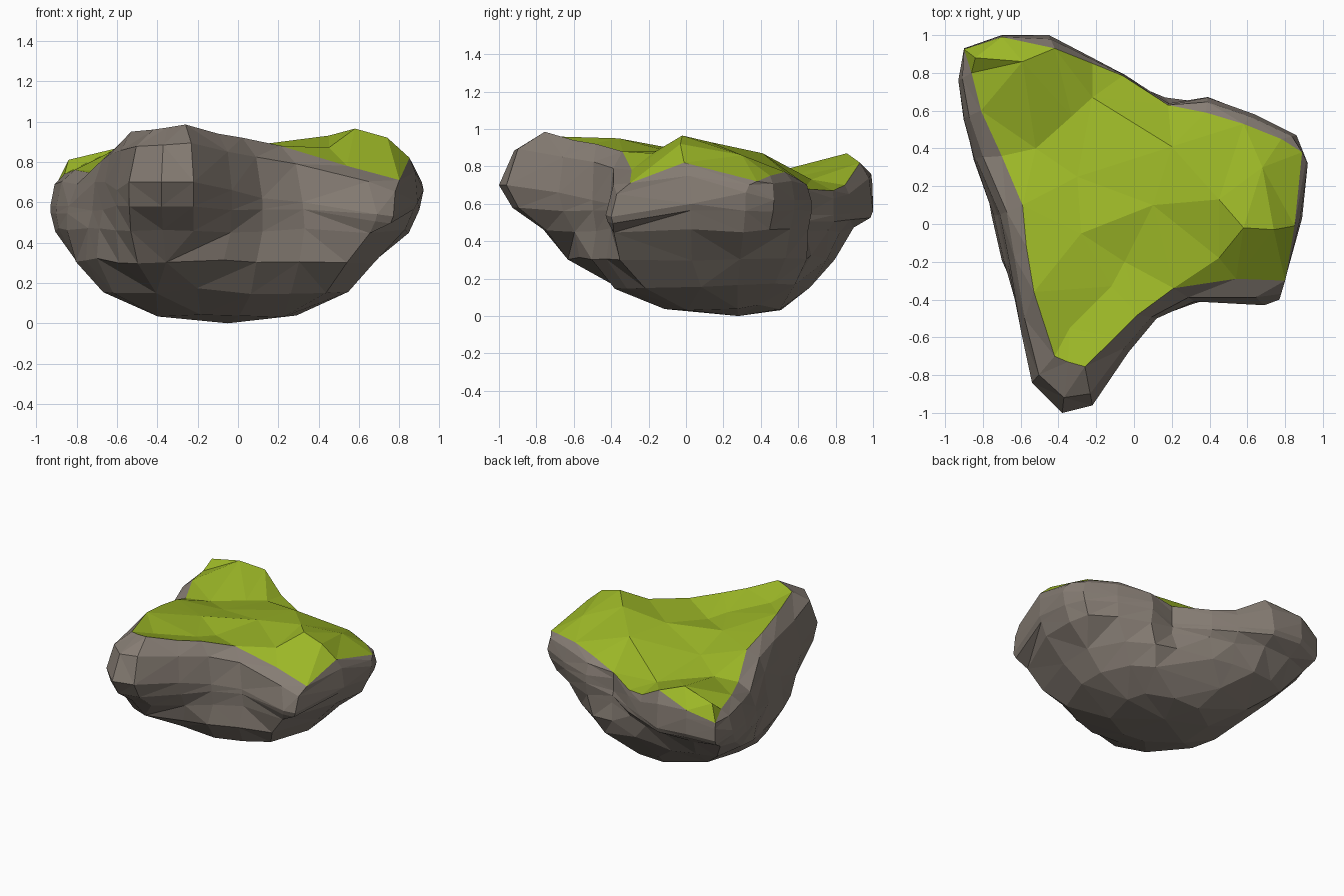
import bpy, bmesh, math, random
from mathutils import Vector
from mathutils.geometry import delaunay_2d_cdt

if "Cube" in bpy.data.objects:
    bpy.data.objects.remove(bpy.data.objects["Cube"])

random.seed(4)

# widest outline of the rock, counter-clockwise
RIM = [(.92, .32, .66), (.86, .47, .62), (.64, .58, .62), (.39, .67, .62), (.18, .63, .54),
       (-.05, .79, .54), (-.22, .88, .55), (-.45, 1, .56), (-.7, 1, .58), (-.9, .93, .55),
       (-.93, .76, .58), (-.90, .56, .58), (-.84, .35, .58), (-.71, .05, .7), (-.66, -.2, .7),
       (-.6, -.56, .66), (-.54, -.84, .7), (-.38, -1, .7), (-.22, -.96, .7), (-.03, -.68, .66),
       (.12, -.5, .62), (.32, -.41, .6), (.69, -.43, .54), (.77, -.4, .53), (.89, .03, .6)]
# edge of the grass, matching the outline point by point
EDGE = [(.89, .38, .72), (.78, .45, .75), (.58, .53, .77), (.38, .59, .74), (.18, .63, .68),
        (-.06, .785, .67), (-.22, .85, .7), (-.42, .93, .82), (-.7, .99, .76), (-.9, .925, .69),
        (-.86, .8, .74), (-.81, .6, .76), (-.7, .36, .74), (-.59, .1, .86), (-.57, -.12, .905),
        (-.53, -.36, .95), (-.42, -.7, .96), (-.35, -.73, .97), (-.26, -.755, .985), (-.1, -.6, .94),
        (.02, -.48, .92), (.21, -.34, .88), (.54, -.29, .78), (.8, -.3, .71), (.85, -.01, .82)]
# grass bumps inside the edge
BUMPS = [(.58, -.02, .965), (.74, -.03, .92), (.45, .13, .93), (.2, .41, .87), (.1, .1, .885),
         (-.28, -.05, .87), (-.05, -.2, .84), (-.12, -.33, .86), (-.34, -.55, .91), (.45, -.18, .87),
         (-.3, .25, .8), (-.22, .67, .73), (-.33, .57, .74), (-.52, .4, .75), (-.84, .88, .81),
         (-.59, .86, .87), (.68, .3, .86)]
# lower rings: z, x min, x max, y min, y max, roundness
RINGS = [(.57, -.935, .9, -.93, .99, .04), (.46, -.93, .85, -.77, .91, .15),
         (.31, -.86, .68, -.65, .83, .45), (.16, -.7, .55, -.41, .69, .75),
         (.045, -.43, .3, -.12, .52, 1)]
N = len(RIM)


def squeeze(v, centre, old, new):
    """Pull a coordinate inwards, strongest at the far ends."""
    side = 1 if v > centre else 0
    t = (v - centre) / (old[side] - centre)
    return v + (new[side] - old[side]) * t * t


def lower_ring(z, x0, x1, y0, y1, roundness):
    """Outline squeezed into a box and blended towards an ellipse."""
    out = []
    for x, y, rim_z in RIM:
        a = math.atan2(y - .1, x)
        px = squeeze(x, 0, (-.93, .92), (x0, x1))
        py = squeeze(y, .1, (-1, 1), (y0, y1))
        ex = (x0 + x1) / 2 + math.cos(a) * (x1 - x0) / 2
        ey = (y0 + y1) / 2 + math.sin(a) * (y1 - y0) / 2
        pz = min(z + random.uniform(-.015, .015), rim_z - .035)
        out.append((px + (ex - px) * roundness, py + (ey - py) * roundness, pz))
    return out


def material(name, color):
    m = bpy.data.materials.new(name)
    m.diffuse_color = color
    m.use_nodes = True
    m.node_tree.nodes["Principled BSDF"].inputs["Base Color"].default_value = m.diffuse_color
    return m


bm = bmesh.new()

# rock sides: grass edge, shoulder, widest outline, then the lower rings
shoulder = [(e[0] + (r[0] - e[0]) * .7, e[1] + (r[1] - e[1]) * .7, e[2] + (r[2] - e[2]) * .32)
            for e, r in zip(EDGE, RIM)]
levels = [EDGE, shoulder, RIM] + [lower_ring(*r) for r in RINGS]
loops = [[bm.verts.new(p) for p in level] for level in levels]
for upper, lower in zip(loops, loops[1:]):
    for i in range(N):
        k = (i + 1) % N
        bm.faces.new((upper[i], lower[i], lower[k], upper[k]))

# rock underside
foot = bm.verts.new((-.05, .28, 0))
for i in range(N):
    bm.faces.new((loops[-1][i], foot, loops[-1][(i + 1) % N]))

# grass cap
top = loops[0] + [bm.verts.new(p) for p in BUMPS]
flat = [Vector((v.co.x, v.co.y)) for v in top]
result = delaunay_2d_cdt(flat, [], [list(range(N))], 1, 1e-5)
for tri in result[2]:
    face = bm.faces.new([top[result[3][i][0]] for i in tri])
    face.material_index = 1

# coarser facets lower down
bmesh.ops.triangulate(bm, faces=[f for f in bm.faces if len(f.verts) > 3])
for ring, gap in zip(loops[4:], (.12, .14, .17, .17)):
    bmesh.ops.remove_doubles(bm, verts=ring, dist=gap)
bmesh.ops.recalc_face_normals(bm, faces=bm.faces)

mesh = bpy.data.meshes.new("grassy_rock")
bm.to_mesh(mesh)
bm.free()
mesh.materials.append(material("stone", (.24, .205, .175, 1)))
mesh.materials.append(material("grass", (.33, .47, .02, 1)))
rock = bpy.data.objects.new("grassy_rock", mesh)
bpy.context.collection.objects.link(rock)
